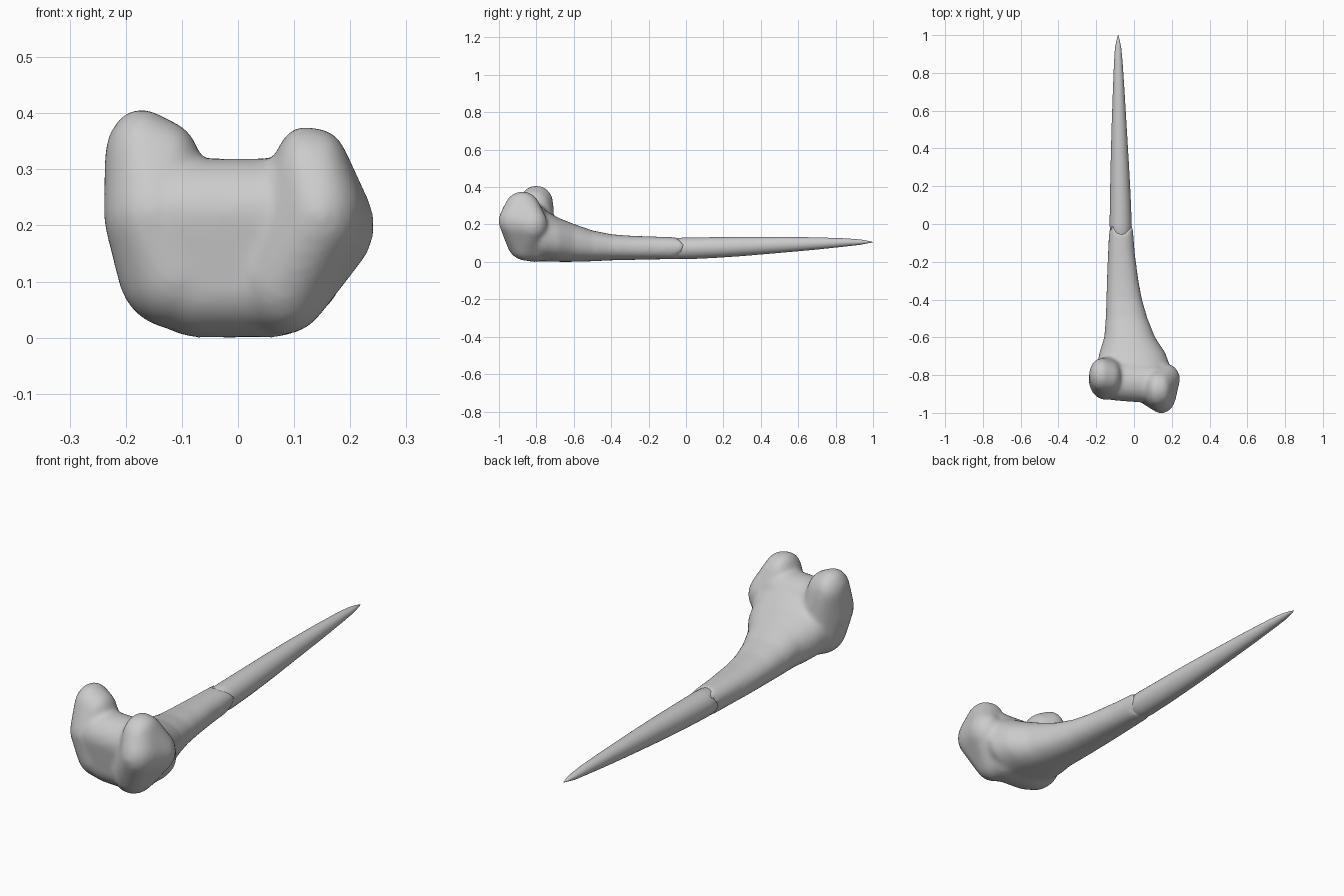
import bpy, bmesh, math
from mathutils import Matrix


def ring(bm, y, x0, x1, z0, z1, n=32, jag=0.0, p=0.9):
    # One rounded cross-section facing along y
    pts = []
    for i in range(n):
        a = 2 * math.pi * i / n
        c, s = math.cos(a), math.sin(a)
        x = (x0 + x1) / 2 + (x1 - x0) / 2 * math.copysign(abs(c) ** p, c)
        z = (z0 + z1) / 2 + (z1 - z0) / 2 * math.copysign(abs(s) ** p, s)
        pts.append(bm.verts.new((x, y + jag * math.sin(3 * a + 0.6), z)))
    return pts


def loft(bm, sections, jag_last=0.0, p=0.9):
    rings = [ring(bm, *s, jag=jag_last if s is sections[-1] else 0, p=p)
             for s in sections]
    for a, b in zip(rings, rings[1:]):
        for i in range(len(a)):
            j = (i + 1) % len(a)
            bm.faces.new((a[i], a[j], b[j], b[i]))
    bm.faces.new(rings[0])
    bm.faces.new(rings[-1][::-1])


def hull(bm, balls):
    # Lump wrapped around a few ellipsoids
    tmp = bmesh.new()
    for x, y, z, rx, ry, rz in balls:
        bmesh.ops.create_uvsphere(
            tmp, u_segments=24, v_segments=14, radius=1,
            matrix=Matrix.Translation((x, y, z)) @ Matrix.Diagonal((rx, ry, rz, 1)))
    res = bmesh.ops.convex_hull(tmp, input=tmp.verts[:])
    keep = {f for f in res["geom"] if isinstance(f, bmesh.types.BMFace)}
    keep |= {f for f in res["geom_interior"] if isinstance(f, bmesh.types.BMFace)} & keep
    copies = {}
    for f in keep:
        vs = []
        for v in f.verts:
            if v not in copies:
                copies[v] = bm.verts.new(v.co)
            vs.append(copies[v])
        bm.faces.new(vs)
    tmp.free()


def finish(bm, name):
    bmesh.ops.recalc_face_normals(bm, faces=bm.faces[:])
    me = bpy.data.meshes.new(name)
    bm.to_mesh(me)
    bm.free()
    for f in me.polygons:
        f.use_smooth = True
    ob = bpy.data.objects.new(name, me)
    bpy.context.collection.objects.link(ob)
    return ob


# Flared bone end with its two knuckles, fused together
bm = bmesh.new()
loft(bm, [
    (-0.85, -0.17, 0.17, 0.02, 0.29), (-0.76, -0.20, 0.195, 0.002, 0.28),
    (-0.68, -0.183, 0.165, 0.000, 0.235), (-0.60, -0.158, 0.112, 0.000, 0.203),
    (-0.50, -0.150, 0.072, 0.003, 0.168), (-0.40, -0.147, 0.043, 0.008, 0.148),
    (-0.30, -0.144, 0.024, 0.010, 0.140), (-0.15, -0.138, 0.004, 0.013, 0.135),
    (-0.03, -0.133, -0.006, 0.014, 0.132)], jag_last=0.03)
# left knuckle
hull(bm, [(-0.172, -0.80, 0.318, 0.066, 0.090, 0.090),
          (-0.125, -0.81, 0.300, 0.060, 0.085, 0.085),
          (-0.150, -0.825, 0.22, 0.090, 0.107, 0.10),
          (-0.110, -0.81, 0.12, 0.105, 0.115, 0.105)])
# right knuckle
hull(bm, [(0.118, -0.875, 0.285, 0.058, 0.095, 0.092),
          (0.145, -0.875, 0.280, 0.058, 0.095, 0.092),
          (0.145, -0.895, 0.22, 0.080, 0.108, 0.10),
          (0.170, -0.82, 0.20, 0.073, 0.08, 0.09),
          (0.080, -0.85, 0.11, 0.090, 0.11, 0.105)])
# bridge between the knuckles
hull(bm, [(-0.10, -0.83, 0.22, 0.09, 0.105, 0.10),
          (0.10, -0.845, 0.22, 0.09, 0.105, 0.10),
          (-0.07, -0.80, 0.10, 0.10, 0.12, 0.10),
          (0.06, -0.81, 0.10, 0.10, 0.12, 0.10)])
bone = finish(bm, "bone_end")
rem = bone.modifiers.new("fuse", 'REMESH')
rem.mode = 'VOXEL'
rem.voxel_size = 0.010
rem.use_smooth_shade = True
sm = bone.modifiers.new("soften", 'SMOOTH')
sm.factor = 0.5
sm.iterations = 12

# Tapered spike growing out of the broken shaft
bm = bmesh.new()
loft(bm, [
    (-0.20, -0.120, -0.020, 0.025, 0.122), (0.00, -0.129, -0.012, 0.014, 0.130),
    (0.15, -0.127, -0.018, 0.021, 0.132), (0.30, -0.124, -0.026, 0.031, 0.134),
    (0.50, -0.119, -0.038, 0.048, 0.134), (0.70, -0.112, -0.050, 0.066, 0.131),
    (0.85, -0.106, -0.060, 0.082, 0.126), (0.93, -0.101, -0.067, 0.091, 0.120),
    (0.97, -0.093, -0.075, 0.099, 0.113), (1.00, -0.085, -0.083, 0.104, 0.106)], p=1.0)
finish(bm, "spike")
